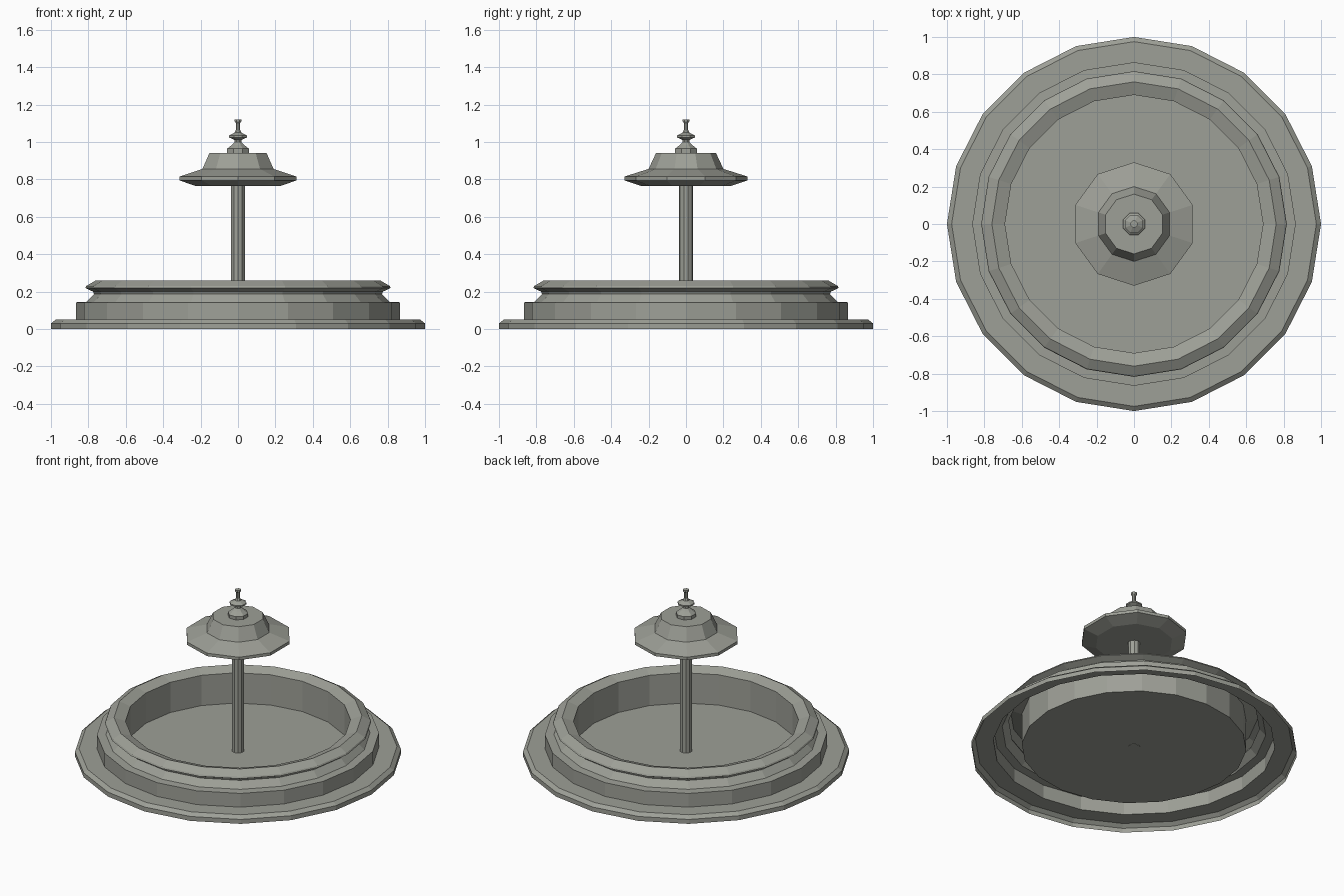
import bpy, bmesh, math

if "Cube" in bpy.data.objects:
    bpy.data.objects.remove(bpy.data.objects["Cube"])

stone = bpy.data.materials.new("grey_green_stone")
stone.diffuse_color = (0.34, 0.35, 0.31, 1)
stone.use_nodes = True
stone.node_tree.nodes["Principled BSDF"].inputs["Base Color"].default_value = stone.diffuse_color


def lathe(name, profile, sides, start=0.0, cap_bottom=True):
    """Spin (radius, height) points, listed from the outside bottom, round z."""
    bm = bmesh.new()
    rings = []
    for r, z in profile:
        rings.append([bm.verts.new((r * math.cos(start + math.tau * j / sides),
                                    r * math.sin(start + math.tau * j / sides), z))
                      for j in range(sides)])
    for a, b in zip(rings, rings[1:]):
        for j in range(sides):
            k = (j + 1) % sides
            bm.faces.new((a[j], a[k], b[k], b[j]))
    bm.faces.new(rings[-1])
    if cap_bottom:
        bm.faces.new(rings[0][::-1])
    mesh = bpy.data.meshes.new(name)
    bm.to_mesh(mesh)
    bm.free()
    mesh.materials.append(stone)
    obj = bpy.data.objects.new(name, mesh)
    bpy.context.collection.objects.link(obj)
    return obj


# Stepped basin: a thin shell, hollow underneath, ending in the pool floor
lathe("basin", [(1, 0), (1, 0.03), (0.975, 0.05), (0.865, 0.05), (0.865, 0.143),
                (0.81, 0.145), (0.77, 0.187), (0.775, 0.2), (0.817, 0.22),
                (0.812, 0.23), (0.76, 0.26), (0.69, 0.235), (0.69, 0.03)],
      20, cap_bottom=False)

# Central column
lathe("column", [(0.038, 0.028), (0.038, 0.77)], 10, math.pi / 2)

# Upper bowl with raised drum
lathe("upper_bowl", [(0.24, 0.765), (0.33, 0.795), (0.33, 0.815), (0.2, 0.856),
                     (0.16, 0.942)], 10, math.pi / 2)

# Turned finial
lathe("finial", [(0.063, 0.942), (0.063, 0.964), (0.035, 0.985), (0.02, 1.0),
                 (0.02, 1.01), (0.053, 1.025), (0.053, 1.034), (0.02, 1.05),
                 (0.012, 1.065), (0.012, 1.1), (0.019, 1.11), (0.019, 1.12)],
      8, math.pi / 8)
